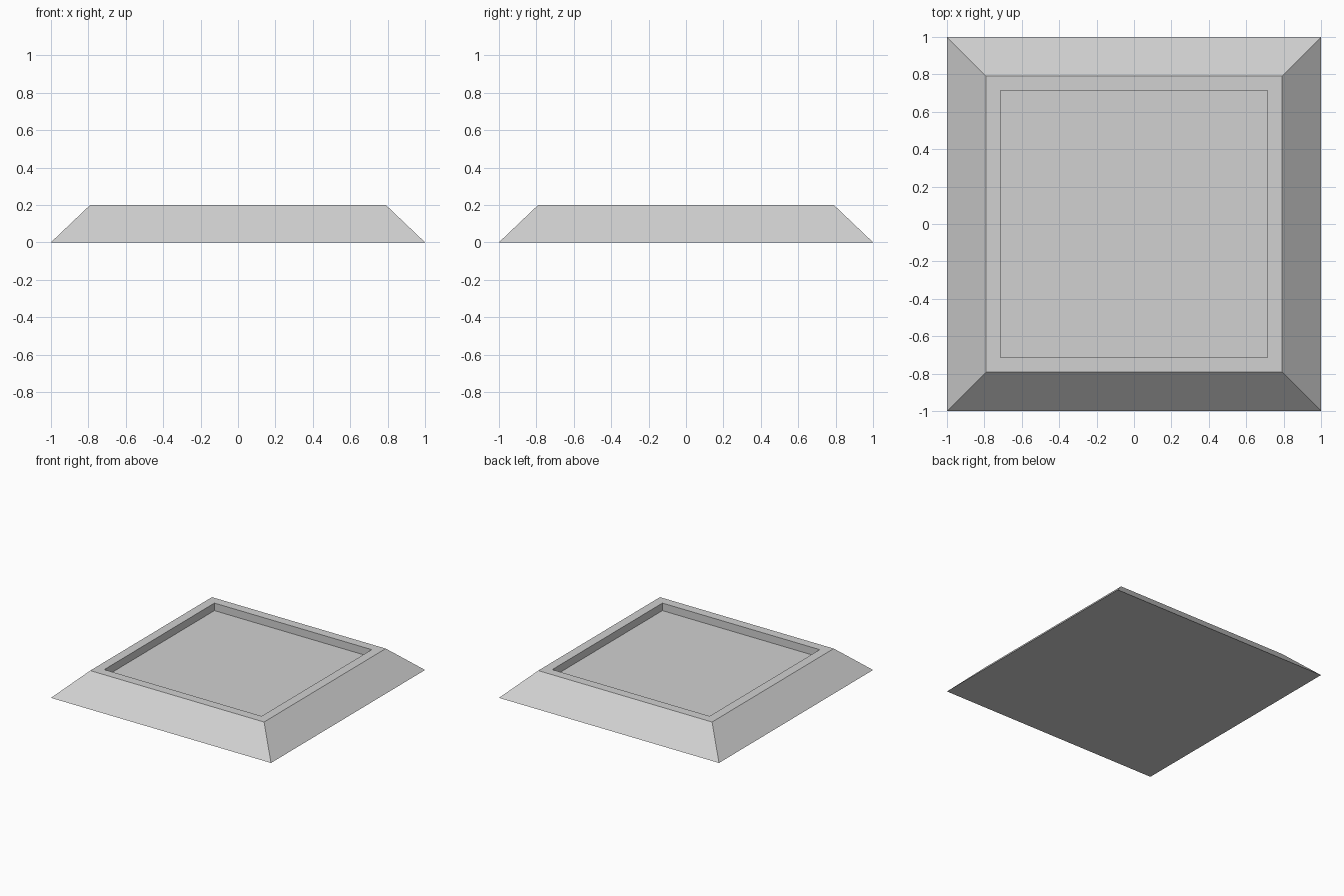
import bpy
import bmesh

cube = bpy.data.objects.get("Cube")
if cube:
    bpy.data.objects.remove(cube, do_unlink=True)

# Material
grey = bpy.data.materials.new("light_grey")
grey.use_nodes = True
colour = (0.64, 0.64, 0.64, 1)
grey.diffuse_color = colour
grey.node_tree.nodes["Principled BSDF"].inputs["Base Color"].default_value = colour

# Square rings (half width, height): base, rim outside, rim inside, recess floor
RINGS = [(1.0, 0.0), (0.79, 0.2), (0.715, 0.2), (0.715, 0.138)]
CORNERS = [(-1, -1), (1, -1), (1, 1), (-1, 1)]

bm = bmesh.new()
loops = [[bm.verts.new((x * r, y * r, z)) for x, y in CORNERS] for r, z in RINGS]

# Sloping sides, flat rim and recess walls
for low, high in zip(loops, loops[1:]):
    for i in range(4):
        j = (i + 1) % 4
        bm.faces.new((low[i], low[j], high[j], high[i]))

# Underside and recess floor
bm.faces.new(loops[0][::-1])
bm.faces.new(loops[-1])
bmesh.ops.recalc_face_normals(bm, faces=bm.faces)

mesh = bpy.data.meshes.new("sloped_base")
bm.to_mesh(mesh)
bm.free()
mesh.materials.append(grey)
base = bpy.data.objects.new("sloped_base", mesh)
bpy.context.collection.objects.link(base)
